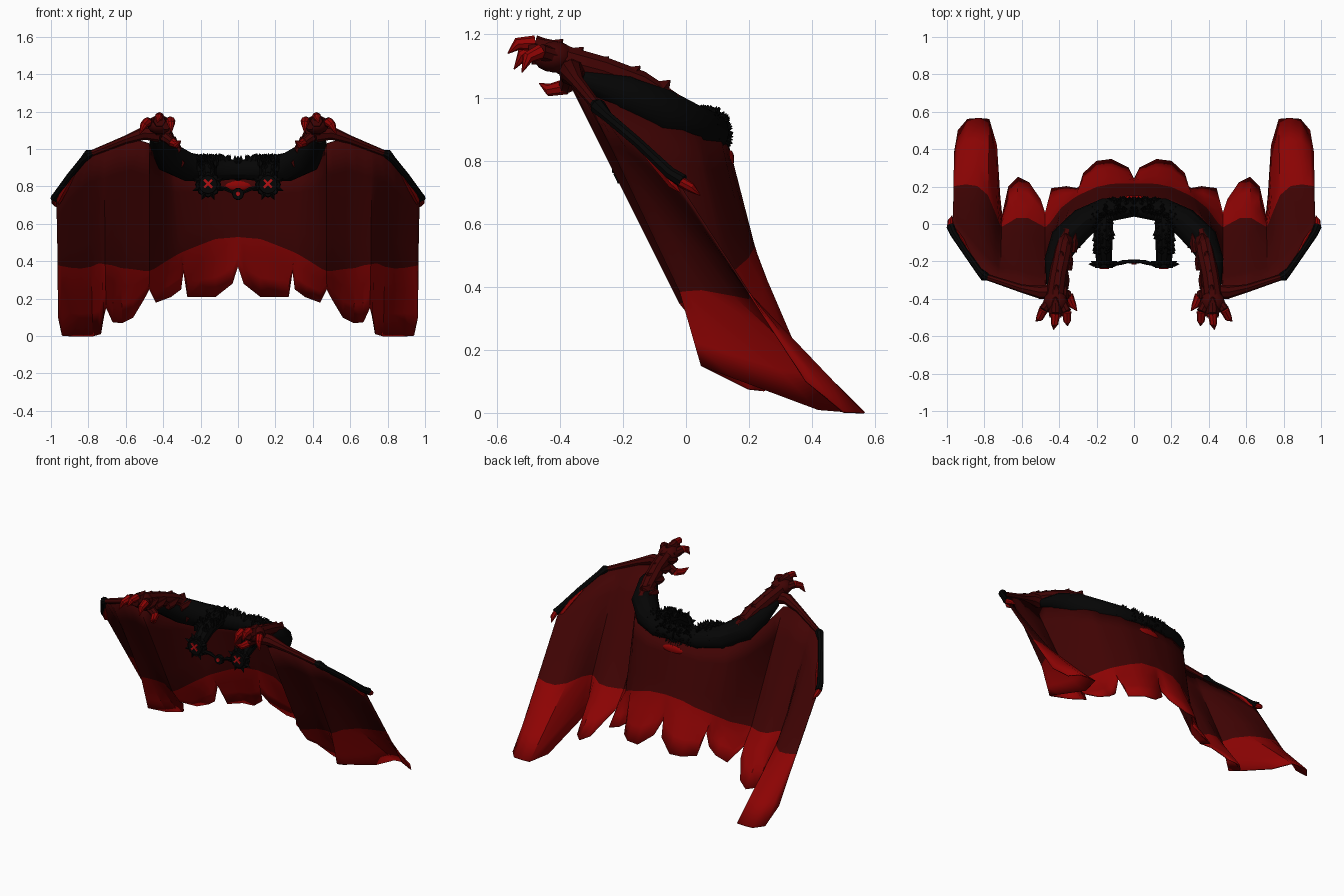
import bpy, bmesh, math, random
from mathutils import Vector, Matrix

if "Cube" in bpy.data.objects:
    bpy.data.objects.remove(bpy.data.objects["Cube"])
random.seed(4)

def mat(name, c):
    m = bpy.data.materials.new(name)
    m.diffuse_color = (*c, 1)
    m.use_nodes = True
    m.node_tree.nodes["Principled BSDF"].inputs["Base Color"].default_value = m.diffuse_color
    return m

BLACK = mat("black", (0.0015, 0.0015, 0.0015))
DARK = mat("dark red", (0.051, 0.001, 0.001))
RED = mat("bright red", (0.27, 0.001, 0.001))
MARK = mat("mark red", (0.45, 0.005, 0.006))

def make(name, bm, mats, mirror=True):
    bmesh.ops.recalc_face_normals(bm, faces=bm.faces)
    me = bpy.data.meshes.new(name)
    bm.to_mesh(me)
    bm.free()
    for m in mats:
        me.materials.append(m)
    ob = bpy.data.objects.new(name, me)
    bpy.context.collection.objects.link(ob)
    if mirror:
        ob.modifiers.new("mirror", 'MIRROR')
    return ob

def sweep(bm, pts, n=8):
    """Tube through (x, y, z, radius) points."""
    P = [Vector(p[:3]) for p in pts]
    rings = []
    for i, p in enumerate(pts):
        t = (P[min(i + 1, len(P) - 1)] - P[max(i - 1, 0)]).normalized()
        ref = Vector((0, 0, 1)) if abs(t.z) < 0.9 else Vector((0, 1, 0))
        a = t.cross(ref).normalized()
        b = a.cross(t)
        rings.append([bm.verts.new(P[i] + p[3] * (a * math.cos(k * math.tau / n) + b * math.sin(k * math.tau / n)))
                      for k in range(n)])
    for r, s in zip(rings, rings[1:]):
        for k in range(n):
            bm.faces.new((r[k], r[(k + 1) % n], s[(k + 1) % n], s[k]))
    bm.faces.new(rings[0])
    bm.faces.new(rings[-1])

def tubes(name, paths, m, n=8, mirror=True):
    bm = bmesh.new()
    for p in paths:
        sweep(bm, p, n)
    return make(name, bm, [m], mirror)

def ball(name, c, s, m, mirror=True):
    bm = bmesh.new()
    bmesh.ops.create_uvsphere(bm, u_segments=12, v_segments=8, radius=1,
                              matrix=Matrix.Translation(c) @ Matrix.Diagonal((*s, 1)))
    return make(name, bm, [m], mirror)

def lerp_keys(keys, x):
    for a, b in zip(keys, keys[1:]):
        if x <= b[0]:
            f = (x - a[0]) / (b[0] - a[0])
            return Vector(a[1:]).lerp(Vector(b[1:]), f)
    return Vector(keys[-1][1:])

# --- cape: top edge, colour band line and ragged hem joined by columns ---
TOP = [(0, 0, .13, .86), (.2, .2, .11, .86), (.3, .36, .03, .88), (.38, .45, -.12, .94),
       (.475, .475, -.36, 1.03), (.56, .58, -.36, 1.06), (.71, .72, -.31, 1.0),
       (.78, .8, -.28, .97), (.88, .9, -.14, .85), (.96, .97, -.02, .72)]
BAND = [(0, .215, .53), (.12, .212, .52), (.2, .195, .49), (.28, .15, .45), (.36, .085, .4),
        (.44, .0, .36), (.475, -.02, .35), (.51, .0, .35), (.56, .03, .36), (.62, .03, .365),
        (.67, .0, .38), (.71, -.02, .385), (.735, .05, .39), (.78, .165, .37), (.85, .215, .36), (.96, .2, .38)]
HEM = [(0, .24, .37), (.03, .30, .28), (.12, .345, .21), (.2, .335, .21), (.27, .27, .21),
       (.29, .2, .36), (.305, .19, .25), (.36, .20, .21), (.44, .19, .18), (.475, .06, .25),
       (.5, .13, .2), (.56, .22, .1), (.62, .25, .07), (.67, .2, .075), (.705, .05, .15),
       (.718, .15, .11), (.735, .42, .01), (.775, .56, 0), (.83, .565, 0), (.89, .56, 0),
       (.94, .5, .002), (.96, .38, .1)]
bm = bmesh.new()
cols = []
for h in HEM:
    top, b, hem = lerp_keys(TOP, h[0]), lerp_keys(BAND, h[0]), Vector(h)
    mid = Vector((top.x + (h[0] - top.x) * .6, b.x, b.y))
    col = [top.lerp(mid, k / 4) for k in range(4)] + [mid.lerp(hem, k / 3) for k in range(4)]
    cols.append([bm.verts.new(p) for p in col])
for a, b in zip(cols, cols[1:]):
    for k in range(7):
        f = bm.faces.new((a[k], b[k], b[k + 1], a[k + 1]))
        f.material_index = int(k >= 4)
cape = make("cape", bm, [DARK, RED])
sol = cape.modifiers.new("thickness", 'SOLIDIFY')
sol.thickness = 0.006
sol.offset = 0

# --- black shoulder yoke ---
tubes("shoulder_yoke", [[(0, .09, .89, .05), (.15, .075, .89, .065), (.27, .01, .905, .078),
      (.37, -.09, .955, .082), (.42, -.2, 1.015, .06), (.435, -.33, 1.06, .032)]], BLACK, 12)

# --- fur collar and front straps ---
STRAP = [(.16, .08, .9, .045), (.165, 0, .91, .053), (.165, -.1, .885, .05), (.16, -.2, .82, .042)]
tubes("collar_strap", [STRAP], BLACK, 10)
bm = bmesh.new()
def tuft(c, d, r, l):
    c, d = Vector(c), Vector(d).normalized()
    sweep(bm, [(*c, r), (*(c + d * l), 0.001)], 4)
for i in range(110):
    x = random.uniform(0, .23)
    a = random.uniform(-.9, 1.9)
    d = Vector((random.uniform(-.5, .6), math.cos(a) + .2, math.sin(a) + .1))
    y = .075 - max(0, x - .1) * .35
    z = .88 + min(x, .1) * .15
    tuft((x, y + .035 * math.cos(a), z + .042 * math.sin(a)), d, .022, .042)
for i in range(60):
    t = random.uniform(0, 1)
    x = .165 + random.uniform(-.045, .045)
    tuft((x, .05 - .2 * t, .935 - .05 * t * t), ((x - .165) * 10, -.2, .8), .02, .042)
make("fur_collar", bm, [BLACK])

# --- clasp discs with crossed marks, chain and pendant ---
bm = bmesh.new()
for n, r, y in ((8, .07, -.212), (12, .052, -.226)):
    sweep(bm, [(.16, y + .014, .81, r), (.16, y - .008, .81, r * .93)], n)
for k in range(8):
    a = math.tau * (k + .5) / 8
    tuft((.16 + .055 * math.cos(a), -.215, .81 + .055 * math.sin(a)), (math.cos(a), 0, math.sin(a)), .016, .035)
make("clasp_disc", bm, [BLACK])
bm = bmesh.new()
for s in (1, -1):
    M = Matrix.Translation((.16, -.236, .815)) @ Matrix.Rotation(s * math.pi / 4, 4, 'Y') @ Matrix.Diagonal((.06, .008, .012, 1))
    bmesh.ops.create_cube(bm, size=1, matrix=M)
make("clasp_cross", bm, [MARK])
tubes("chain", [[(.1, -.215, .795, .009), (.06, -.205, .785, .012), (.03, -.2, .768, .008), (0, -.2, .765, .008)]], BLACK, 6)
tubes("pendant", [[(0, -.19, .76, .033), (0, -.21, .76, .03)]], BLACK, 10, False)
tubes("pendant_gem", [[(0, -.205, .76, .014), (0, -.216, .76, .012)]], MARK, 8, False)
ball("back_gem", (0, .14, .805), (.075, .013, .028), RED, False)

# --- forearm, hand and wing spar ---
tubes("forearm", [[(.36, -.04, .98, .035), (.38, -.15, 1.04, .048), (.405, -.27, 1.085, .048),
                   (.42, -.38, 1.115, .05), (.42, -.43, 1.14, .045)]], DARK, 10)
ball("palm", (.42, -.42, 1.13), (.066, .065, .05), DARK)
tubes("wing_spar", [[(.42, -.36, 1.08, .045), (.5, -.365, 1.085, .036), (.6, -.345, 1.05, .022),
                     (.8, -.28, .97, .016)]], DARK)
# raised spikes along the forearm, pointing back
scales = []
for x, y, z in ((.42, -.39, 1.185), (.415, -.325, 1.16), (.41, -.245, 1.13), (.39, -.145, 1.1),
                (.365, -.05, 1.055), (.345, -.025, .985)):
    scales.append([(x, y - .11, z - .035, .032), (x, y - .06, z - .036, .04), (x, y - .02, z - .025, .03), (x, y, z, .002)])
    scales.append([(x - .035, y - .1, z - .06, .024), (x - .04, y - .05, z - .055, .026), (x - .055, y, z - .035, .002)])
tubes("forearm_scales", scales, DARK, 6)

# --- fingers and claws ---
FINGERS = [((.39, -.41, 1.13), (.36, -.47, 1.15), (.355, -.545, 1.09)),
           ((.42, -.41, 1.15), (.42, -.48, 1.172), (.43, -.565, 1.14)),
           ((.45, -.41, 1.13), (.485, -.46, 1.145), (.525, -.52, 1.08)),
           ((.4, -.37, 1.07), (.35, -.38, 1.035), (.305, -.465, 1.045))]
fing, claw = [], []
for a, b, c in FINGERS:
    a, b, c = map(Vector, (a, b, c))
    m = (b + c) / 2 + Vector((0, -.012, .014 if c.z < b.z else -.016))
    fing.append([(*a, .03), (*a.lerp(b, .6), .025), (*b, .026)])
    claw.append([(*b, .025), (*m, .02), (*c, .002)])
tubes("fingers", fing, DARK)
tubes("finger_claws", claw, RED)

# --- black wing finger, its claw and inner strip ---
tubes("wing_finger", [[(.765, -.295, .985, .01), (.8, -.28, .972, .026), (.83, -.25, .94, .018),
                       (.9, -.15, .855, .017), (.965, -.05, .76, .02), (.982, -.01, .735, .022)]], BLACK)
tubes("wing_claw", [[(.982, -.02, .735, .017), (.982, .015, .715, .016), (.972, .045, .69, .002)]], RED)
tubes("wing_strip", [[(.86, -.19, .89, .002), (.925, -.09, .79, .019), (.957, -.04, .725, .016), (.96, -.02, .7, .002)]], RED, 6)

# smooth shading with sharp edges kept
for ob in bpy.context.collection.objects:
    ob.select_set(True)
    bpy.context.view_layer.objects.active = ob
bpy.ops.object.shade_smooth_by_angle()
